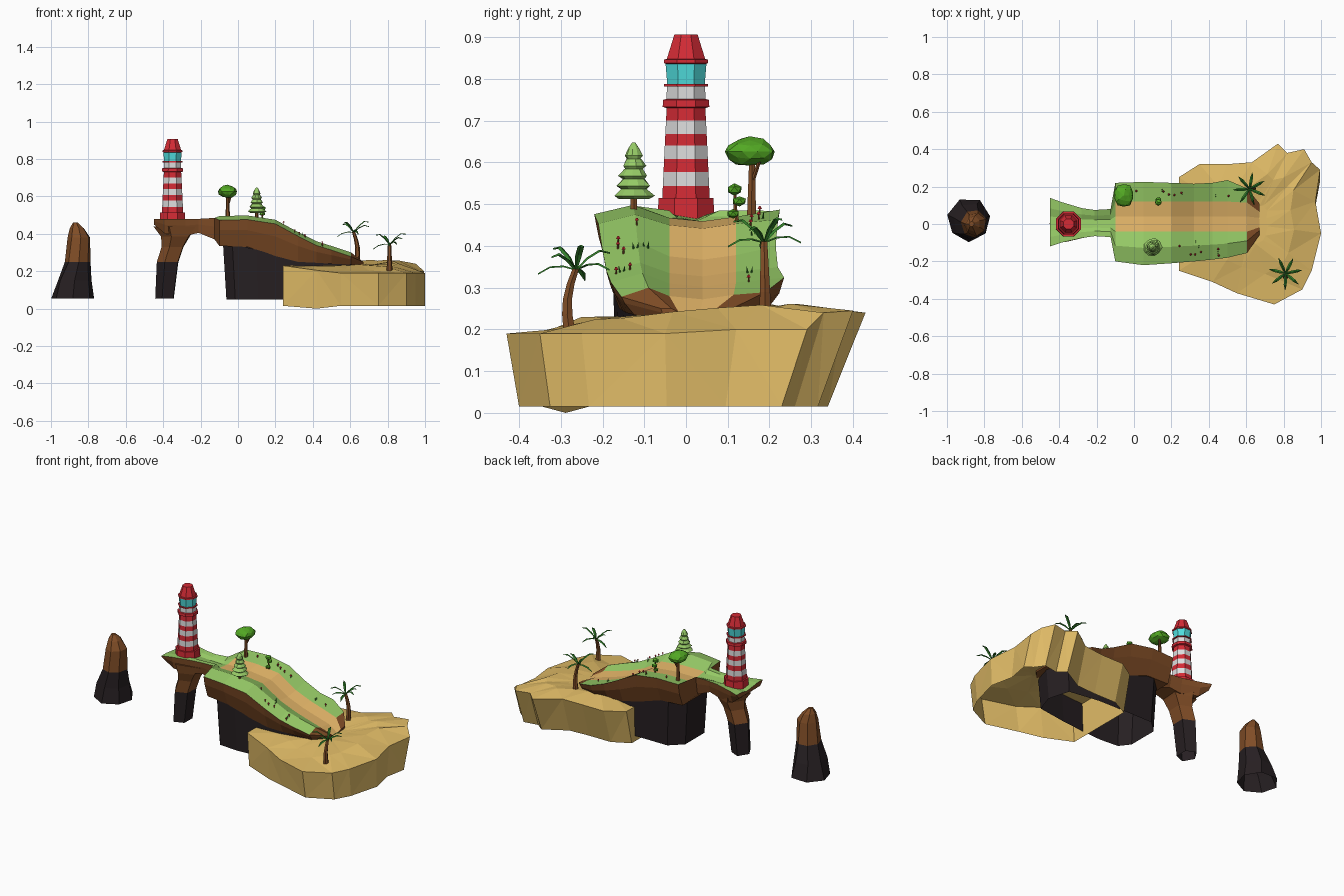
import bpy, bmesh, math, random
from mathutils import Vector, Matrix
from mathutils.bvhtree import BVHTree

if "Cube" in bpy.data.objects:
    bpy.data.objects.remove(bpy.data.objects["Cube"])

random.seed(4)


def material(name, *rgb):
    m = bpy.data.materials.new(name)
    m.diffuse_color = (*rgb, 1)
    m.use_nodes = True
    m.node_tree.nodes["Principled BSDF"].inputs["Base Color"].default_value = m.diffuse_color
    return m


GRASS = material("grass", .31, .60, .135)
PATH = material("path", .80, .48, .145)
SAND = material("sand", .75, .50, .135)
BROWN = material("brown_earth", .22, .075, .02)
DARK = material("dark_rock", .020, .014, .016)
RED = material("red_paint", .66, .024, .036)
WHITE = material("white_paint", .72, .72, .72)
GLASS = material("lamp_glass", .08, .73, .73)
LEAF = material("leaf", .085, .39, .017)
PALM = material("palm_leaf", .035, .23, .025)


def make(name, verts, faces, mats, indices=None, fix=True):
    me = bpy.data.meshes.new(name)
    me.from_pydata([tuple(v) for v in verts], [], faces)
    for m in mats:
        me.materials.append(m)
    if indices:
        me.polygons.foreach_set("material_index", indices)
    if fix:
        bm = bmesh.new()
        bm.from_mesh(me)
        bmesh.ops.recalc_face_normals(bm, faces=bm.faces)
        bm.to_mesh(me)
        bm.free()
    ob = bpy.data.objects.new(name, me)
    bpy.context.collection.objects.link(ob)
    return ob


def loft(name, rings, mats, rule=lambda i, j: 0, start=True, end=True):
    """Skin a list of equal rings; rule(ring, side) picks the material."""
    n = len(rings[0])
    verts = [v for r in rings for v in r]
    faces, idx = [], []
    for i in range(len(rings) - 1):
        for j in range(n):
            k = (j + 1) % n
            faces.append((i*n + j, i*n + k, i*n + n + k, i*n + n + j))
            idx.append(rule(i, j))
    if start:
        faces.append(tuple(range(n)))
        idx.append(rule(0, n - 1))
    if end:
        faces.append(tuple(range(len(verts) - n, len(verts))))
        idx.append(rule(len(rings) - 2, n - 1))
    return make(name, verts, faces, mats, idx)


def ring(x, y, z, rx, ry=None, n=8, phase=0., jitter=0.):
    ry = ry or rx
    out = []
    for k in range(n):
        a, s = phase + math.tau*k/n, 1 + random.uniform(-jitter, jitter)
        out.append(Vector((x + rx*s*math.cos(a), y + ry*s*math.sin(a), z)))
    return out


# Headland: stations of x, y left, y right, edge z, centre z, underside z
STATIONS = [
    (-.45, -.12, .14, .48, .475, .45), (-.39, -.10, .118, .48, .475, .40),
    (-.28, -.075, .085, .48, .473, .39), (-.21, -.065, .075, .48, .47, .405),
    (-.125, -.07, .08, .485, .467, .37), (-.10, -.20, .22, .495, .467, .335),
    (.05, -.22, .225, .498, .467, .33), (.20, -.21, .22, .475, .45, .28),
    (.32, -.20, .215, .41, .375, .25), (.42, -.19, .22, .36, .335, .245),
    (.50, -.18, .235, .335, .31, .24), (.605, -.155, .19, .30, .28, .235),
    (.67, -.06, .11, .25, .242, .225)]


def land_section(x, yl, yr, ze, zc, zb):
    drop = .022 if yl < -.15 else 0          # seaward edge rolls over
    mid = ze*.6 + zb*.4 - drop/2
    pts = [(yl, ze - drop), (yl*.58, ze), (max(-.04, yl*.3), zc),
           (min(.04, yr*.3), zc - .008), (min(.12, yr*.6), zc + .003), (yr, ze - drop*.5),
           (yr*.95, mid), (yr*.8, zb), (yl*.8, zb), (yl*.95, mid)]
    return [Vector((x, y, z)) for y, z in pts]


def land_rule(i, j):
    if j in (2, 3) and i > 4:
        return 1
    return 2 if j > 4 or i == len(STATIONS) - 2 else 0


land = loft("headland", [land_section(*s) for s in STATIONS],
            [GRASS, PATH, BROWN], land_rule)
tree = BVHTree.FromPolygons([v.co.copy() for v in land.data.vertices],
                            [tuple(p.vertices) for p in land.data.polygons])


def ground(x, y):
    hit = tree.ray_cast(Vector((x, y, 2)), Vector((0, 0, -1)))[0]
    return hit.z if hit else .25


# Dark rock under the headland, open below
OUT = [(-.08, -.10), (-.03, -.165), (.10, -.175), (.25, -.165), (.40, -.15), (.60, -.12),
       (.64, 0), (.60, .14), (.40, .17), (.20, .175), (0, .175), (-.08, .10)]
top = [Vector((x, y, .345 - .09*max(0, min(1, x/.3)))) for x, y in OUT]
low = [Vector((.28 + (x - .28)*.95, y*.95, .05)) for x, y in OUT]
loft("headland_rock", [low, top], [DARK], start=False, end=False)

# Arch pillar: dark foot, brown flare
PILLAR = [(-.388, .055, .044, .055), (-.370, .25, .050, .058),
          (-.345, .33, .052, .062), (-.328, .385, .065, .075), (-.325, .44, .10, .08)]
loft("arch_pillar", [ring(x, 0, z, rx*1.25, ry*1.25, 5, .6, .04) for x, z, rx, ry in PILLAR],
     [DARK, BROWN], lambda i, j: min(i, 1), start=False)

# Free-standing sea stack
STACK = [(-.88, .02, .055, .122, .118), (-.877, .015, .15, .09, .095), (-.857, 0, .25, .068, .078),
         (-.85, 0, .38, .06, .066), (-.86, 0, .43, .04, .042), (-.868, 0, .46, .014, .014)]
loft("sea_stack", [ring(x, y, z, rx, ry, 7, .2 + .06*i, .09)
                   for i, (x, y, z, rx, ry) in enumerate(STACK)],
     [DARK, BROWN], lambda i, j: int(i > 1), start=False)

# Beach: rim outline with heights, open below
RIM = [(.24, .25, .235), (.35, .32, .235), (.50, .32, .235), (.63, .33, .24), (.77, .43, .24),
       (.82, .38, .245), (.91, .40, .245), (.95, .33, .24), (.995, .29, .20), (.97, .12, .20),
       (1.0, -.05, .19), (.95, -.25, .19), (.90, -.35, .19), (.75, -.43, .19),
       (.55, -.37, .19), (.42, -.31, .205), (.24, -.25, .23)]
rim = [Vector(p) for p in RIM]
foot = [Vector((p.x, p.y*(.79 if p.y > 0 else .93), .015)) for p in rim]
foot[-2].z = 0
inner = [Vector((.62 + (p.x - .62)*.62, p.y*.62, .238 + .06*p.y + random.uniform(-.008, .008)))
         for p in rim]
core = [Vector((.62 + (p.x - .62)*.25, p.y*.25, .235)) for p in rim]
beach = loft("beach", [foot, rim, inner, core], [SAND], start=False)
bm = bmesh.new()
bm.from_mesh(beach.data)
bmesh.ops.triangulate(bm, faces=[f for f in bm.faces if len(f.verts) == 4])
bm.to_mesh(beach.data)
bm.free()

# Lighthouse: one profile of height, radius, colour of the band above
R, W, G = 0, 1, 2
BANDS = [(.46, .068, R), (.515, .066, R), (.515, .057, R), (.515, .057, W), (.543, .0556, R),
         (.577, .054, W), (.608, .0525, R), (.64, .051, W), (.668, .0496, R), (.70, .048, W),
         (.73, .0465, R), (.733, .056, R), (.750, .055, R), (.752, .0465, W), (.782, .046, R),
         (.782, .053, R), (.788, .053, R), (.788, .045, G), (.836, .049, R), (.838, .053, R),
         (.846, .053, R), (.848, .046, R), (.906, .028, R)]
BANDS = [b if not .51 < b[0] < .72 else (b[0], b[1], R if b[2] == W else W) for b in BANDS]
BANDS[1:4] = [(.515, .066, R), (.515, .057, R)]
loft("lighthouse", [ring(-.35, 0, z, r*1.08, n=8, phase=math.pi/8) for z, r, c in BANDS],
     [RED, WHITE, GLASS], lambda i, j: BANDS[i][2])


def blob(name, loc, size, mat, sub=2, jitter=.08):
    bm = bmesh.new()
    bmesh.ops.create_icosphere(bm, subdivisions=sub, radius=1)
    for v in bm.verts:
        v.co *= 1 + random.uniform(-jitter, jitter)
        v.co = Vector(a*b for a, b in zip(v.co, size)) + Vector(loc)
    me = bpy.data.meshes.new(name)
    bm.to_mesh(me)
    bm.free()
    me.materials.append(mat)
    bpy.context.collection.objects.link(bpy.data.objects.new(name, me))


def trunk(name, a, b, r0, r1, bend=(0, 0)):
    a, b = Vector(a), Vector(b)
    rings = []
    for i in range(5):
        t = i/4
        p, s = a.lerp(b, t), math.sin(t*math.pi)
        rings.append(ring(p.x + bend[0]*s, p.y + bend[1]*s, p.z, r0 + (r1 - r0)*t, n=6))
    loft(name, rings, [BROWN])


# Round tree with a fork
trunk("round_tree_trunk", (-.055, .157, .46), (-.055, .158, .60), .013, .008)
trunk("round_tree_branch", (-.055, .158, .55), (-.035, .178, .61), .006, .005)
blob("round_tree_crown", (-.055, .153, .626), (.054, .062, .034), LEAF)

# Small tree of stacked leaf clumps
trunk("small_tree_trunk", (.13, .13, .43), (.13, .118, .53), .006, .004, (0, -.005))
for i, (y, z, r) in enumerate([(.116, .535, .019), (.128, .507, .017), (.113, .477, .015)]):
    blob(f"small_tree_clump_{i}", (.13, y, z), (r, r, r*.75), LEAF, 1)

# Pine: saw-tooth tiers
trunk("pine_trunk", (.10, -.125, .46), (.10, -.125, .53), .010, .008)
tiers = []
for i in range(5):
    z, r = .512 + .024*i, .048 - .0065*i
    tiers += [ring(.10, -.125, z, r*.75, n=9, phase=.3*i),
              ring(.10, -.125, z + .008, r, n=9, phase=.3*i, jitter=.1),
              ring(.10, -.125, z + .024, r*.65, n=9, phase=.3*i)]
tiers.append(ring(.10, -.125, .648, .004, n=9, phase=1.2))
loft("pine_needles", tiers, [GRASS])


def palm(name, base, crown, bend, spin):
    trunk(name + "_trunk", base, crown, .016, .009, bend)
    verts, faces = [], []
    for k in range(7):
        turn = Matrix.Rotation(spin + math.tau*k/7, 3, 'Z')
        tip = (.055, .0, .04, -.025, .05, -.01, .03)[k]
        b = len(verts)
        # ridge with drooping edges, rising or hanging per frond
        for d, z, w in [(0, 0, .003), (.03, .012 + tip*.4, .008),
                        (.062, .014 + tip*.8, .008), (.09, tip, .0008)]:
            for side, drop in ((-1, -.004), (0, 0), (1, -.004)):
                verts.append(Vector(crown) + turn @ Vector((d, side*w, z + drop)))
        for r in range(3):
            for c in range(2):
                q = b + r*3 + c
                faces.append((q, q + 3, q + 4, q + 1))
    make(name + "_fronds", verts, faces, [PALM], fix=False)


palm("back_palm", (.635, .19, .25), (.618, .187, .41), (.012, 0), .5)
palm("front_palm", (.81, -.28, .20), (.81, -.264, .345), (0, -.012), .2)

# Mushrooms and grass tufts scattered along both verges
for k in range(18):
    x = random.uniform(-.05, .56)
    y = random.uniform(.15, .185) if k % 2 else random.uniform(-.17, -.09)
    if abs(x - .10) < .05 or (y > 0 and x < 0):
        x += .2
    z = ground(x, y)
    if k % 3:
        loft(f"mushroom_stem_{k}", [ring(x, y, z - .004, .0025, n=5), ring(x, y, z + .012, .002, n=5)], [BROWN])
        loft(f"mushroom_cap_{k}", [ring(x, y, z + .010, .006, n=6), ring(x, y, z + .017, .002, n=6)], [RED])
    else:
        for s in (-1, 1):
            loft(f"grass_tuft_{k}_{s}", [ring(x, y + s*.004, z - .004, .003, n=4),
                                         ring(x, y + s*.007, z + .014, .0005, n=4)], [PALM])
